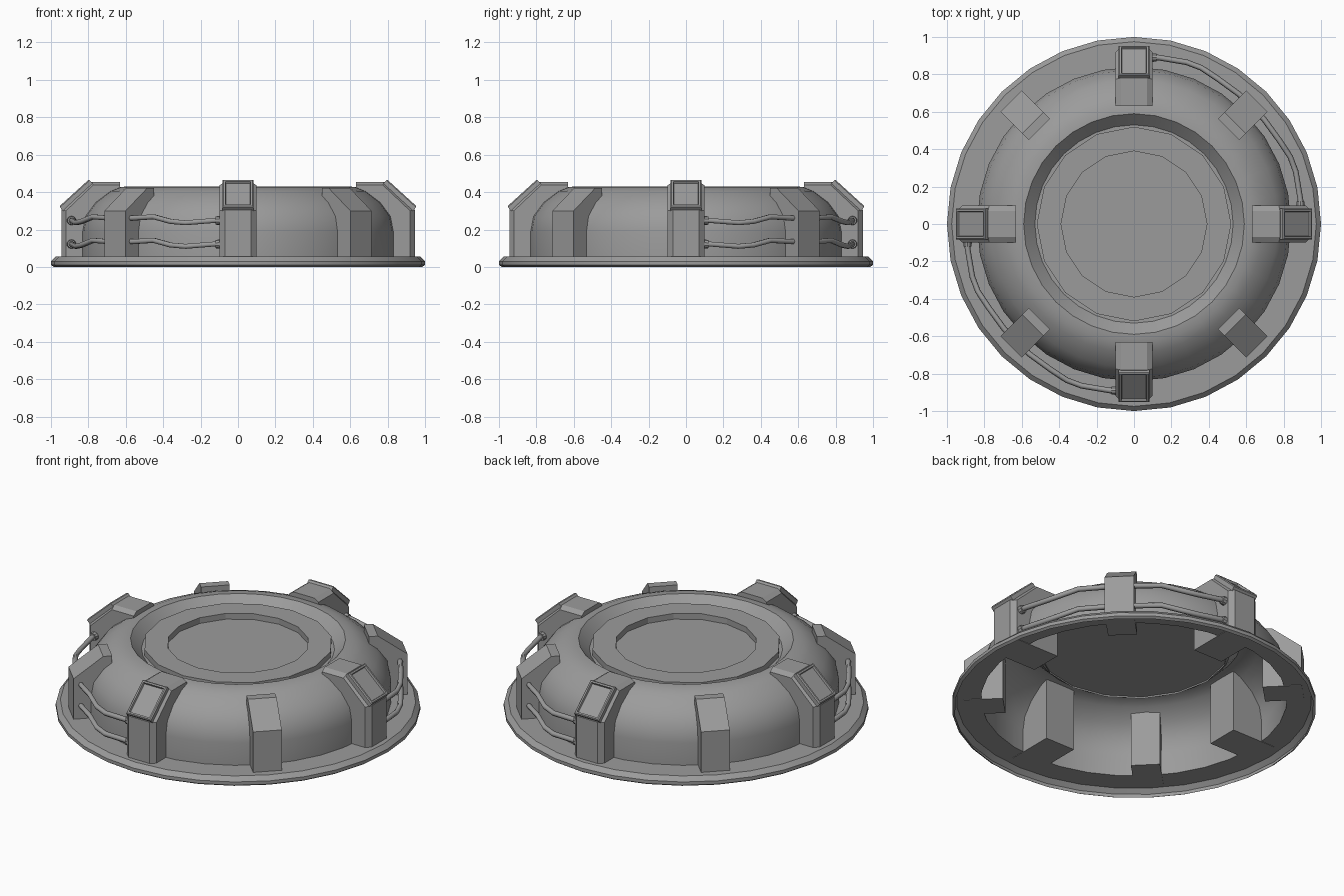
import bpy, bmesh, math
from mathutils import Matrix, Vector

cube = bpy.data.objects.get("Cube")
if cube:
    bpy.data.objects.remove(cube, do_unlink=True)

# Single grey material
grey = bpy.data.materials.new("matte_grey")
grey.use_nodes = True
colour = (0.33, 0.33, 0.33, 1)
grey.diffuse_color = colour
grey.node_tree.nodes["Principled BSDF"].inputs["Base Color"].default_value = colour


def add(name, data, angle=0):
    ob = bpy.data.objects.new(name, data)
    ob.rotation_euler.z = math.radians(angle)
    bpy.context.collection.objects.link(ob)
    if not data.materials:
        data.materials.append(grey)
    return ob


def to_mesh(name, bm):
    me = bpy.data.meshes.new(name)
    bm.to_mesh(me)
    bm.free()
    return me


def smooth(ob, angle=35):
    bpy.ops.object.select_all(action='DESELECT')
    ob.select_set(True)
    bpy.context.view_layer.objects.active = ob
    bpy.ops.object.shade_smooth_by_angle(angle=math.radians(angle))


def revolve(name, profile, sides):
    """Turn an (r, z) profile, running up and inward, around z."""
    bm = bmesh.new()
    rings = []
    for i in range(sides):
        a = math.tau * i / sides
        rings.append([bm.verts.new((r * math.cos(a), r * math.sin(a), z)) for r, z in profile])
    for i in range(sides):
        a, b = rings[i], rings[(i + 1) % sides]
        for j in range(len(profile) - 1):
            bm.faces.new((a[j], b[j], b[j + 1], a[j + 1]))
    bmesh.ops.remove_doubles(bm, verts=bm.verts, dist=1e-5)
    return add(name, to_mesh(name, bm))


def loft(name, sections):
    """Closed solid through (y, [(x, z), ...]) sections."""
    bm = bmesh.new()
    rows = [[bm.verts.new((x, y, z)) for x, z in pts] for y, pts in sections]
    n = len(rows[0])
    for a, b in zip(rows, rows[1:]):
        for j in range(n):
            k = (j + 1) % n
            bm.faces.new((a[j], a[k], b[k], b[j]))
    bm.faces.new(rows[0])
    bm.faces.new(rows[-1])
    bmesh.ops.recalc_face_normals(bm, faces=bm.faces)
    return to_mesh(name, bm)


# Domed shell with its base flange and sunken top
shell = revolve("domed_shell", [
    (0.985, 0.0), (1.0, 0.01), (1.0, 0.03), (0.975, 0.055), (0.84, 0.056),
    (0.84, 0.19), (0.825, 0.27), (0.77, 0.345), (0.69, 0.405),
    (0.635, 0.427), (0.59, 0.43), (0.53, 0.37), (0, 0.365)], 32)
smooth(shell)

# Faceted ring plate with a recessed floor
revolve("top_ring_plate", [(0.52, 0.36), (0.52, 0.405), (0.39, 0.405),
                           (0.39, 0.37), (0, 0.37)], 16)

# Large clamps: chamfered along both sides
outer = [(0.63, 0.053), (0.945, 0.053), (0.945, 0.305), (0.78, 0.455), (0.63, 0.455)]
inner = [(0.63, 0.053), (0.92, 0.053), (0.92, 0.3), (0.775, 0.437), (0.63, 0.437)]
clamp = loft("large_clamp", [(-0.098, inner), (-0.07, outer), (0.07, outer), (0.098, inner)])

# Small clamps: plain sides
small = [(0.715, 0.053), (0.93, 0.053), (0.93, 0.3), (0.765, 0.422), (0.715, 0.422)]
small_clamp = loft("small_clamp", [(-0.08, small), (0.08, small)])

# Raised frame with a recessed screen, lying on the clamp slope
foot, head = Vector((0.945, 0, 0.305)), Vector((0.78, 0, 0.455))
v = (head - foot).normalized()
u = Vector((0, 1, 0))
n = u.cross(v)
frame_matrix = Matrix((u, v, n)).transposed().to_4x4()
frame_matrix.translation = (foot + head) / 2
bm = bmesh.new()
bmesh.ops.create_cube(bm, size=1, matrix=Matrix.Diagonal((0.165, 0.215, 0.03, 1)))
bm.normal_update()
top = max(bm.faces, key=lambda f: f.normal.z)
bmesh.ops.inset_region(bm, faces=[top], thickness=0.008, depth=0.006)
bmesh.ops.inset_region(bm, faces=[top], thickness=0.013, depth=0)
bmesh.ops.inset_region(bm, faces=[top], thickness=0.004, depth=-0.012)
bm.transform(frame_matrix)
screen = to_mesh("screen_frame", bm)

sides = {0: "left", 90: "back", 180: "right", 270: "front"}
for angle, side in sides.items():
    add(side + "_large_clamp", clamp, angle)
    add(side + "_screen_frame", screen, angle)
    add(side + "_small_clamp", small_clamp, angle + 45)


# Cables between clamps, with collars at the large ones
def cable(name, points, angle):
    cu = bpy.data.curves.new(name, 'CURVE')
    cu.dimensions = '3D'
    cu.bevel_depth = 0.015
    cu.bevel_resolution = 1
    cu.use_fill_caps = True
    sp = cu.splines.new('POLY')
    sp.points.add(len(points) - 1)
    for p, co in zip(sp.points, points):
        p.co = (*co, 1)
    add(name, cu, angle)


def collar(name, centre, axis, angle):
    bm = bmesh.new()
    m = Matrix.Translation(centre) @ Vector(axis).to_track_quat('Z', 'Y').to_matrix().to_4x4()
    bmesh.ops.create_cone(bm, cap_ends=True, segments=10, radius1=0.026,
                          radius2=0.022, depth=0.03, matrix=m)
    add(name, to_mesh(name, bm), angle)


path = [(0.89, 0.07, 0), (0.89, 0.13, 0), (0.865, 0.28, -0.012), (0.835, 0.36, -0.005),
        (0.775, 0.45, 0.02), (0.695, 0.56, 0.013), (0.65, 0.61, 0.013)]
for side, angle in (("back_left", 0), ("front_right", 180)):
    for level, z in (("lower", 0.122), ("upper", 0.248)):
        for half, swap in (("a", False), ("b", True)):
            pts = [(y, x, h + z) if swap else (x, y, h + z) for x, y, h in path]
            label = f"{side}_{level}_cable_{half}"
            cable(label, pts, angle)
            start = (0.105, 0.89, z) if swap else (0.89, 0.105, z)
            collar(label + "_collar", start, (1, 0, 0) if swap else (0, 1, 0), angle)
